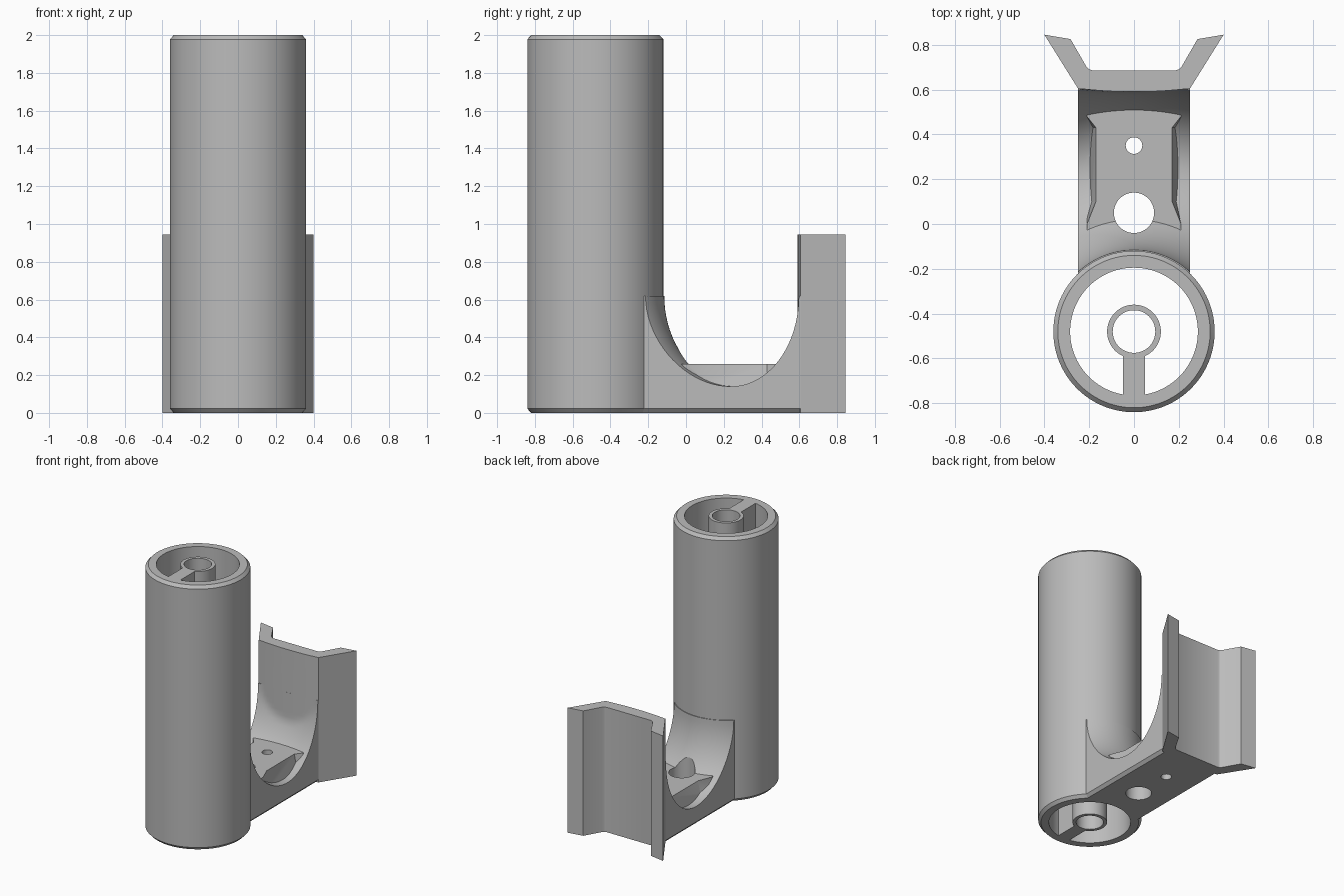
import bpy, bmesh, math

if "Cube" in bpy.data.objects:
    bpy.data.objects.remove(bpy.data.objects["Cube"])

grey = bpy.data.materials.new("grey plastic")
grey.diffuse_color = (0.5, 0.5, 0.5, 1)
grey.use_nodes = True
grey.node_tree.nodes["Principled BSDF"].inputs["Base Color"].default_value = grey.diffuse_color
AXIS_Y = -0.48  # centre line of the tube


def finish(name, bm):
    bmesh.ops.remove_doubles(bm, verts=bm.verts, dist=1e-5)
    bmesh.ops.recalc_face_normals(bm, faces=bm.faces)
    me = bpy.data.meshes.new(name)
    bm.to_mesh(me)
    bm.free()
    me.materials.append(grey)
    ob = bpy.data.objects.new(name, me)
    bpy.context.collection.objects.link(ob)
    return ob


def bridge(bm, rings, closed=False):
    n = len(rings[0])
    pairs = list(zip(rings, rings[1:] + rings[:1]))
    for a, b in (pairs if closed else pairs[:-1]):
        for i in range(n):
            j = (i + 1) % n
            bm.faces.new((a[i], a[j], b[j], b[i]))
    if not closed:
        bm.faces.new(rings[0])
        bm.faces.new(rings[-1])


def loft(name, *loops):
    bm = bmesh.new()
    bridge(bm, [[bm.verts.new(p) for p in loop] for loop in loops])
    return finish(name, bm)


def prism(name, pts, z0, z1):
    return loft(name, [(x, y, z0) for x, y in pts], [(x, y, z1) for x, y in pts])


def lathe(name, profile, seg=96):
    bm = bmesh.new()
    rings = []
    for k in range(seg):
        a = math.tau * k / seg
        rings.append([bm.verts.new((r * math.cos(a), AXIS_Y + r * math.sin(a), z))
                      for r, z in profile])
    bridge(bm, rings, closed=True)
    return finish(name, bm)


def circle(y, r, n=48):
    return [(r * math.cos(math.tau * i / n), y + r * math.sin(math.tau * i / n))
            for i in range(n)]


def mirrored(half):
    return half + [(-x, y) for x, y in reversed(half)]


def combine(ob, other, op):
    mod = ob.modifiers.new(op, 'BOOLEAN')
    mod.object, mod.operation, mod.solver = other, op, 'EXACT'
    bpy.ops.object.select_all(action='DESELECT')
    bpy.context.view_layer.objects.active = ob
    ob.select_set(True)
    bpy.ops.object.modifier_apply(modifier=mod.name)
    bpy.data.objects.remove(other)


def smooth(ob):
    bpy.ops.object.select_all(action='DESELECT')
    bpy.context.view_layer.objects.active = ob
    ob.select_set(True)
    bpy.ops.object.shade_smooth_by_angle(angle=math.radians(25))


# Outer tube with chamfered rims
tube = lathe("outer_tube", [(0.285, 0), (0.34, 0), (0.36, 0.022), (0.36, 1.978),
                            (0.34, 2), (0.285, 2)])

# Inner sleeve and the rib holding it
sleeve = lathe("inner_sleeve", [(0.095, 0), (0.12, 0), (0.12, 2), (0.095, 2)], 64)
prism("sleeve_rib", [(-0.05, -0.775), (0.05, -0.775), (0.05, -0.58), (-0.05, -0.58)], 0, 2)

# Bracket: connecting bar with chamfered lower edges
section = [(0.23, 0), (0.25, 0.022), (0.25, 0.62)]
section = mirrored(section)
bracket = loft("bracket", [(x, -0.3, z) for x, z in section], [(x, 0.61, z) for x, z in section])

# Clip plate with flared wings; its inner face bows slightly
bow = [(0.25 - 0.05 * i, 0.59 + 0.015 * (1 - 0.2 * i) ** 2) for i in range(5)]
outer = [(0.185, 0.685), (0.2, 0.69), (0.213, 0.703), (0.283, 0.825), (0.4, 0.845)]
plate = prism("clip_plate", mirrored(outer + bow), 0, 0.945)
combine(bracket, plate, 'UNION')

# Curved saddle scooped out around the tube axis
loops = []
for i in range(25):
    x = -0.26 + 0.52 * i / 24
    loop = [(x, -0.1, 0.8), (x, -0.32, 0.8)]
    loop = []
    for k in range(41):
        a = math.pi * k / 40
        r = 0.76 - (0.395 if k < 20 else 0.346) * math.cos(a)
        y = -0.48 + math.sqrt(r * r - x * x)
        loop.append((x, min(y, 0.59 + 0.015 * (x / 0.25) ** 2), 0.62 - 0.48 * math.sin(a)))
    loops.append(loop + [(x, loop[-1][1], 0.8), (x, loop[0][1], 0.8)])
combine(bracket, loft("saddle_cutter", *loops), 'DIFFERENCE')

# Flat pad in the saddle, narrowed along the middle
top = mirrored([(0.21, -0.09), (0.21, 0.0), (0.17, 0.1), (0.17, 0.43), (0.21, 0.48), (0.21, 0.55)])
low = mirrored([(0.21, -0.09), (0.21, 0.0), (0.205, 0.1), (0.205, 0.43), (0.21, 0.48), (0.21, 0.55)])
combine(bracket, loft("pad", [(x, y, 0.1) for x, y in low], [(x, y, 0.26) for x, y in top]), 'UNION')

# Screw holes and clearance for the tube bore
for y, r in ((0.05, 0.09), (0.35, 0.037), (AXIS_Y, 0.32)):
    combine(bracket, prism("hole_cutter", circle(y, r), -0.1, 1.2), 'DIFFERENCE')

for ob in (tube, sleeve, bracket):
    smooth(ob)
